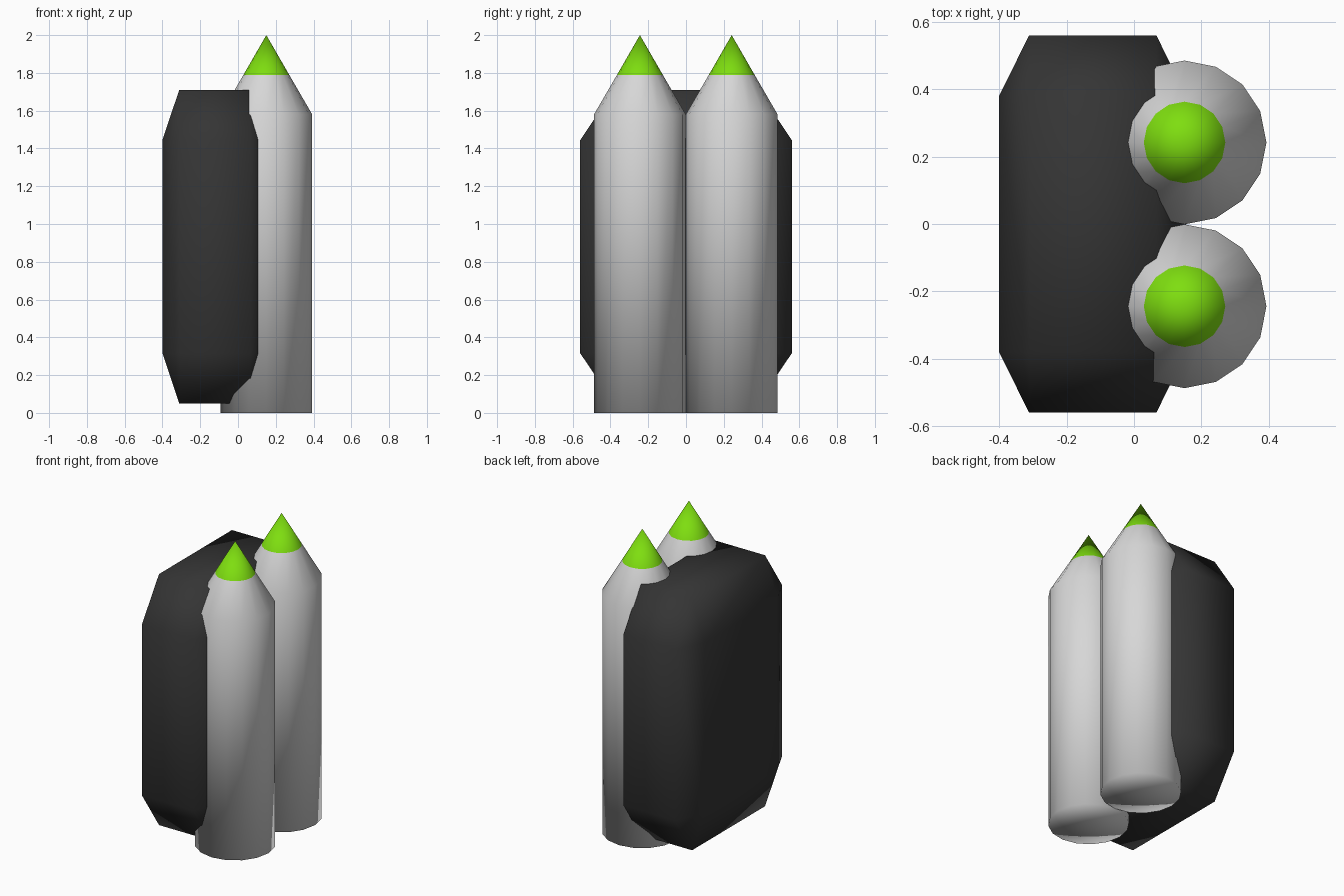
import bpy, bmesh, math

if "Cube" in bpy.data.objects:
    bpy.data.objects.remove(bpy.data.objects["Cube"])


def material(name, rgb):
    m = bpy.data.materials.new(name)
    m.diffuse_color = (*rgb, 1.0)
    m.use_nodes = True
    m.node_tree.nodes["Principled BSDF"].inputs["Base Color"].default_value = m.diffuse_color
    return m


steel = material("light_grey", (0.68, 0.68, 0.68))
green = material("bright_green", (0.21, 0.73, 0.005))
dark = material("charcoal", (0.035, 0.035, 0.035))


def add_object(name, bm, mats):
    bmesh.ops.recalc_face_normals(bm, faces=bm.faces[:])
    for f in bm.faces:
        f.smooth = True
    me = bpy.data.meshes.new(name)
    bm.to_mesh(me)
    bm.free()
    for m in mats:
        me.materials.append(m)
    ob = bpy.data.objects.new(name, me)
    bpy.context.collection.objects.link(ob)
    return ob


# Pointed tanks: 16-sided lathe with a green cone tip
def tank(name, x, y, sides=16):
    bm = bmesh.new()
    rings = []
    for r, z in ((0.243, 0.0), (0.243, 1.58), (0.121, 1.79)):
        rings.append([bm.verts.new((x + r * math.cos(2 * math.pi * i / sides),
                                    y + r * math.sin(2 * math.pi * i / sides), z))
                      for i in range(sides)])
    base = bm.verts.new((x, y, 0.0))
    tip = bm.verts.new((x, y, 2.0))
    for i in range(sides):
        j = (i + 1) % sides
        bm.faces.new((base, rings[0][j], rings[0][i]))
        for low, high in zip(rings, rings[1:]):
            bm.faces.new((low[i], low[j], high[j], high[i]))
        bm.faces.new((rings[-1][i], rings[-1][j], tip)).material_index = 1
    return add_object(name, bm, (steel, green))


tank("front_tank", 0.15, -0.244)
tank("back_tank", 0.15, 0.242)

# Back pack: chamfered cube, then stretched so the chamfers stretch too
bm = bmesh.new()
bmesh.ops.create_cube(bm, size=2.0)
bmesh.ops.bevel(bm, geom=bm.edges[:], offset=0.32, offset_type='OFFSET',
                segments=1, profile=0.5, affect='EDGES')
bmesh.ops.scale(bm, vec=(0.2775, 0.56, 0.83), verts=bm.verts[:])
bmesh.ops.translate(bm, vec=(-0.1225, 0.0, 0.88), verts=bm.verts[:])
add_object("back_pack", bm, (dark,))
